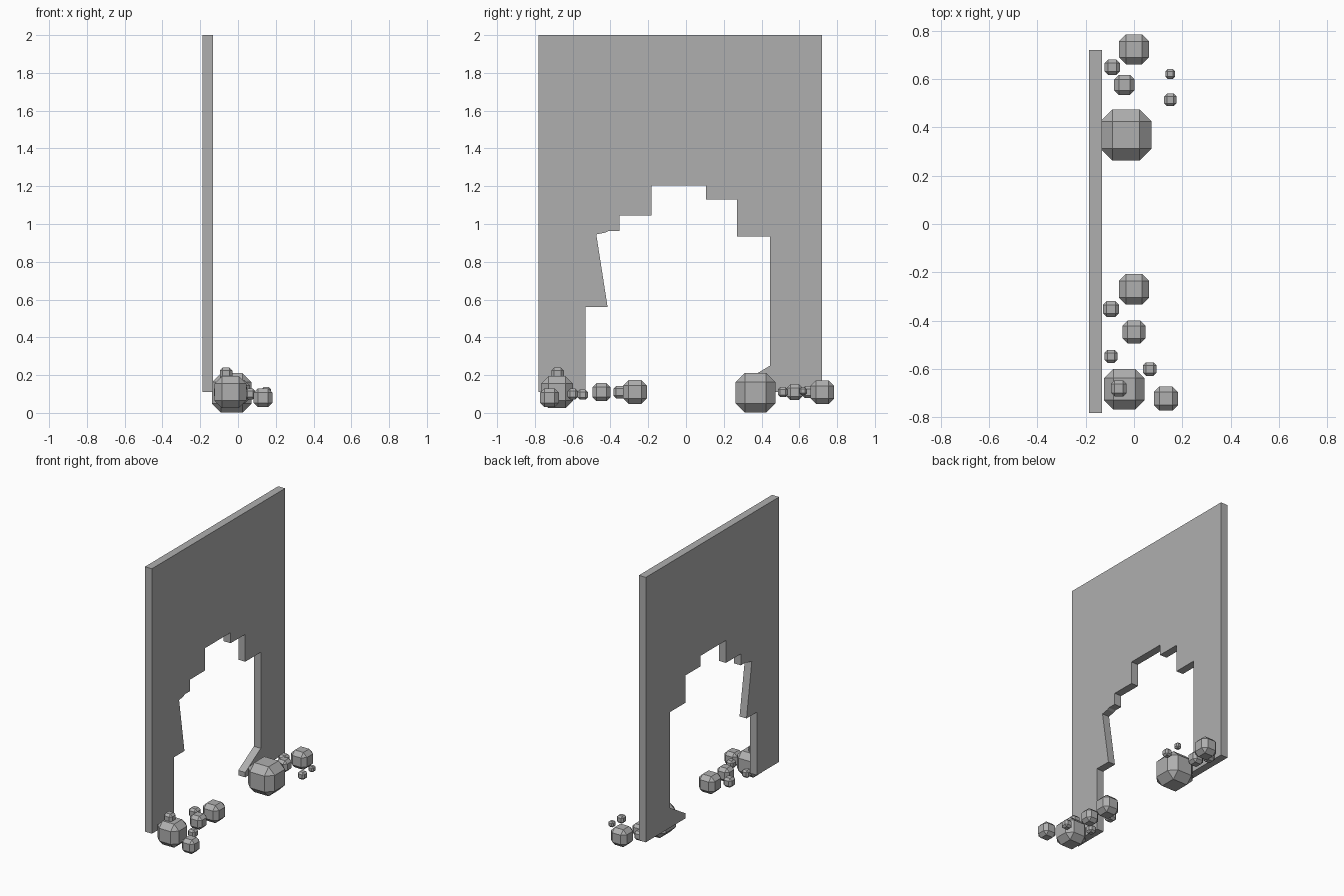
import bpy, bmesh
from mathutils import Vector

stone = bpy.data.materials.new("grey_stone")
stone.diffuse_color = (0.43, 0.43, 0.43, 1)


def add_object(name, bm):
    bmesh.ops.recalc_face_normals(bm, faces=bm.faces[:])
    mesh = bpy.data.meshes.new(name)
    bm.to_mesh(mesh)
    bm.free()
    mesh.materials.append(stone)
    obj = bpy.data.objects.new(name, mesh)
    bpy.context.collection.objects.link(obj)
    return obj


# Wall slab with a ragged broken opening: (y, z) outline extruded along x
outline = [
    (-0.782, 0.11), (-0.782, 2.0), (0.72, 2.0), (0.72, 0.11),
    (0.27, 0.11), (0.27, 0.145), (0.445, 0.25), (0.445, 0.935),
    (0.27, 0.935), (0.27, 1.13), (0.105, 1.13), (0.105, 1.205),
    (-0.183, 1.205), (-0.183, 1.045), (-0.352, 1.045), (-0.352, 0.963),
    (-0.41, 0.963), (-0.425, 0.955), (-0.475, 0.945), (-0.415, 0.56),
    (-0.532, 0.56), (-0.532, 0.11),
]
bm = bmesh.new()
face = bm.faces.new([bm.verts.new((-0.187, y, z)) for y, z in outline])
ext = bmesh.ops.extrude_face_region(bm, geom=[face])
moved = [g for g in ext["geom"] if isinstance(g, bmesh.types.BMVert)]
bmesh.ops.translate(bm, verts=moved, vec=(0.055, 0, 0))
add_object("broken_wall", bm)


# Rubble: cubes with broad single-segment bevels
def rock(name, x, y, z, r):
    bm = bmesh.new()
    bmesh.ops.create_cube(bm, size=2 * r)
    bmesh.ops.bevel(bm, geom=bm.edges[:], offset=0.46 * r, offset_type='OFFSET',
                    segments=1, affect='EDGES', profile=0.5)
    add_object(name, bm).location = Vector((x, y, z))


rocks = [
    # right-hand pile
    (-0.033, 0.368, 0.106, 0.105), (0.0, 0.722, 0.11, 0.062),
    (-0.09, 0.648, 0.11, 0.032), (-0.04, 0.575, 0.11, 0.042),
    (0.15, 0.62, 0.115, 0.02), (0.15, 0.513, 0.11, 0.026),
    # left-hand pile
    (-0.04, -0.683, 0.11, 0.084), (-0.063, -0.68, 0.207, 0.033),
    (0.132, -0.722, 0.08, 0.05), (0.065, -0.6, 0.10, 0.028),
    (-0.095, -0.547, 0.097, 0.027), (0.0, -0.447, 0.11, 0.048),
    (-0.095, -0.352, 0.11, 0.033), (0.0, -0.27, 0.11, 0.063),
]
for i, data in enumerate(rocks, 1):
    rock(f"rubble_rock_{i}", *data)
